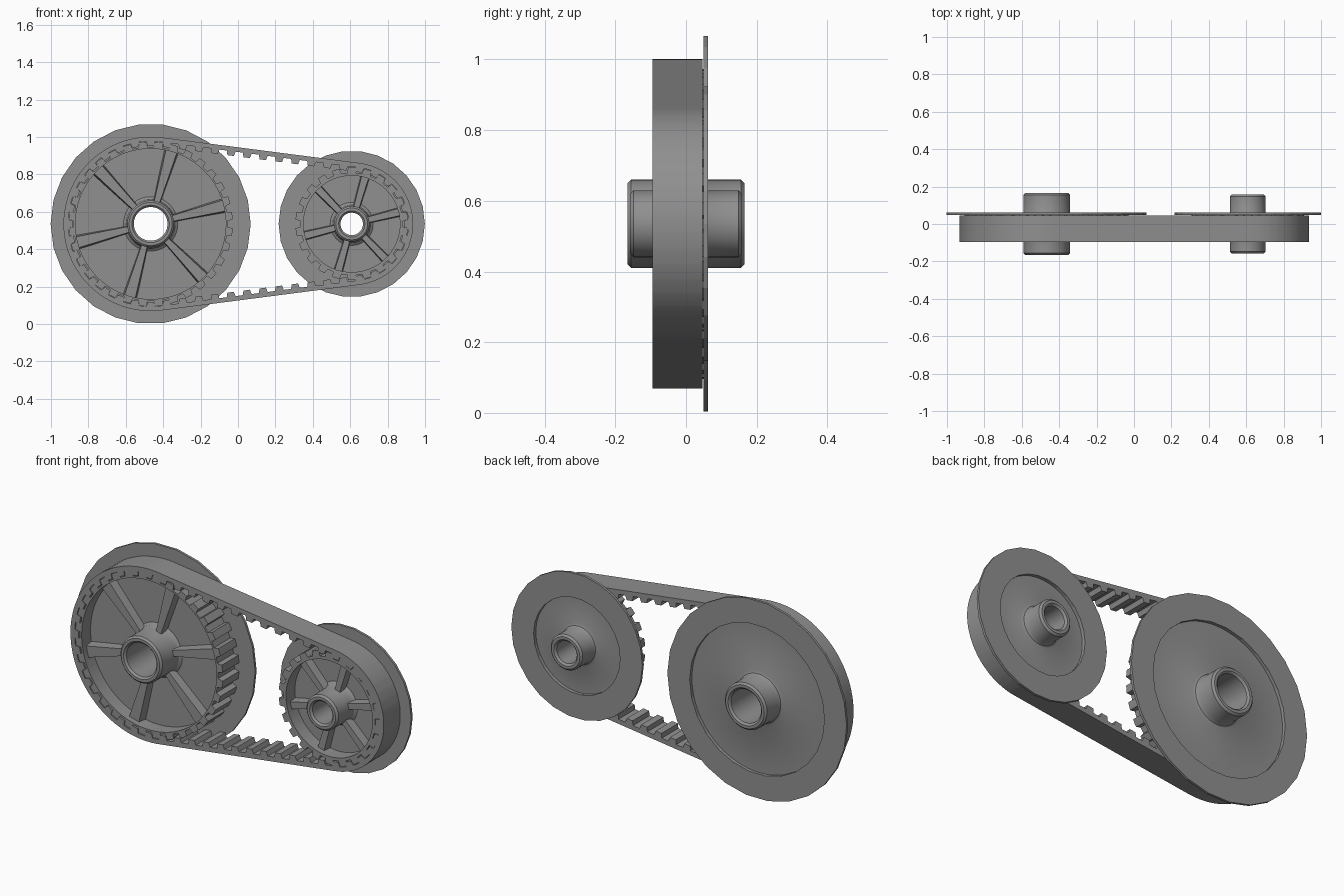
import bpy
import bmesh
from math import pi, cos, sin, acos, radians

if "Cube" in bpy.data.objects:
    bpy.data.objects.remove(bpy.data.objects["Cube"], do_unlink=True)

grey = bpy.data.materials.new("machine grey")
grey.use_nodes = True
colour = (0.28, 0.28, 0.28, 1)
grey.diffuse_color = colour
grey.node_tree.nodes["Principled BSDF"].inputs["Base Color"].default_value = colour

AXLE_Z = 0.535
PITCH = 0.0866
BELT_TEETH = 52
TOOTH = 0.027


def finish(name, bm, smooth=True):
    bmesh.ops.recalc_face_normals(bm, faces=bm.faces)
    mesh = bpy.data.meshes.new(name)
    bm.to_mesh(mesh)
    bm.free()
    mesh.materials.append(grey)
    ob = bpy.data.objects.new(name, mesh)
    bpy.context.collection.objects.link(ob)
    if smooth:
        bpy.ops.object.select_all(action='DESELECT')
        ob.select_set(True)
        bpy.context.view_layer.objects.active = ob
        bpy.ops.object.shade_smooth_by_angle(angle=radians(30))
    return ob


def sweep(bm, loops):
    """Join closed cross-sections into a closed ring."""
    rows = [[bm.verts.new(p) for p in loop] for loop in loops]
    for i, a in enumerate(rows):
        b = rows[(i + 1) % len(rows)]
        for j in range(len(a)):
            k = (j + 1) % len(a)
            bm.faces.new((a[j], a[k], b[k], b[j]))


def lathe(name, cx, profile, sides, smooth=True):
    """Turn a closed (radius, y) profile around a wheel axle."""
    bm = bmesh.new()
    angles = [2 * pi * i / sides for i in range(sides)]
    sweep(bm, [[(cx + r * cos(a), y, AXLE_Z + r * sin(a)) for r, y in profile]
               for a in angles])
    return finish(name, bm, smooth)


def band(name, pairs, y0, y1):
    """Extrude a flat ring given as (outer, inner) xz pairs."""
    bm = bmesh.new()
    sweep(bm, [[(o[0], y0, o[1]), (o[0], y1, o[1]), (i[0], y1, i[1]), (i[0], y0, i[1])]
               for o, i in pairs])
    return finish(name, bm)


# Depth of a tooth at each fraction of one pitch, centred on the tooth
TOOTH_SHAPE = [(-0.5, 0), (-0.27, 0), (-0.2, 1), (0.2, 1), (0.27, 0)]


def pulley(size, cx, teeth, rim, hub, bore, half, flange):
    radius = teeth * PITCH / (2 * pi)

    # Toothed rim with slots for the belt
    pairs = []
    for n in range(teeth):
        for f, depth in TOOTH_SHAPE:
            a = pi + 2 * pi * (n + f) / teeth
            r = radius - 0.002 - depth * TOOTH
            pairs.append([(cx + q * cos(a), AXLE_Z + q * sin(a)) for q in (r, rim)])
    band(size + "_toothed_rim", pairs, -0.091, 0.05)

    # Hub tube, fillets and web
    front, back, c = -0.015, 0.042, 0.01
    lathe(size + "_hub_and_web", cx, [
        (bore, -half + c), (bore + c, -half), (hub - c, -half), (hub, -half + c),
        (hub, front - 0.03), (hub + 0.007, front - 0.01), (hub + 0.02, front),
        (rim + 0.003, front), (rim + 0.003, back),
        (hub + 0.02, back), (hub + 0.007, back + 0.006), (hub, back + 0.02),
        (hub, half - c), (hub - c, half), (bore + c, half), (bore, half - c)], 64)

    # Tapered ribs between hub and rim
    bm = bmesh.new()
    for k in range(6):
        a = radians(14) + k * pi / 3
        ends = []
        for r, w in ((hub - 0.01, 0.02), (rim + 0.002, 0.1 * rim)):
            ends.append([(cx + r * cos(a) - s * w * sin(a), y,
                          AXLE_Z + r * sin(a) + s * w * cos(a))
                         for s, y in ((-1, 0), (-0.75, -0.06), (0.75, -0.06), (1, 0))])
        rows = [[bm.verts.new(p) for p in e] for e in ends]
        for j in range(4):
            i = (j + 1) % 4
            bm.faces.new((rows[0][j], rows[0][i], rows[1][i], rows[1][j]))
        for row in rows:
            bm.faces.new(row)
    finish(size + "_ribs", bm, False)

    # Faceted guide flange on the back
    lathe(size + "_flange", cx, [(rim, 0.049), (flange, 0.049), (flange, 0.062), (rim, 0.062)],
          26, False)
    return radius


big_x, small_x = -0.467, 0.608
big_r = pulley("large", big_x, 32, 0.402, 0.125, 0.09, 0.165, 0.535)
small_r = pulley("small", small_x, 22, 0.258, 0.095, 0.06, 0.158, 0.391)

# Toothed belt running around both pulleys
span = small_x - big_x
lean = acos((big_r - small_r) / span)
straight = span * sin(lean)
big_half = big_r * (pi - lean)
small_arc = small_r * 2 * lean
total = 2 * (big_half + straight) + small_arc


def belt_point(s, offset):
    """Point at distance s along the belt, starting at the far end of the large pulley."""
    s %= total
    run = 0
    if s < big_half:
        cx, r, a = big_x, big_r, pi + s / big_r
    elif s < big_half + straight:
        cx, r, a, run = big_x, big_r, -lean, s - big_half
    elif s < big_half + straight + small_arc:
        cx, r, a = small_x, small_r, -lean + (s - big_half - straight) / small_r
    elif s < total - big_half:
        cx, r, a = small_x, small_r, lean
        run = s - big_half - straight - small_arc
    else:
        cx, r, a = big_x, big_r, pi - (total - s) / big_r
    r += offset
    return (cx + r * cos(a) - run * sin(a), AXLE_Z + r * sin(a) + run * cos(a))


step = total / BELT_TEETH
pairs = []
for n in range(BELT_TEETH):
    for f, depth in TOOTH_SHAPE:
        s = (n + f) * step
        pairs.append((belt_point(s, 0.025), belt_point(s, -depth * (TOOTH - 0.003))))
band("toothed_belt", pairs, -0.095, 0.046)
